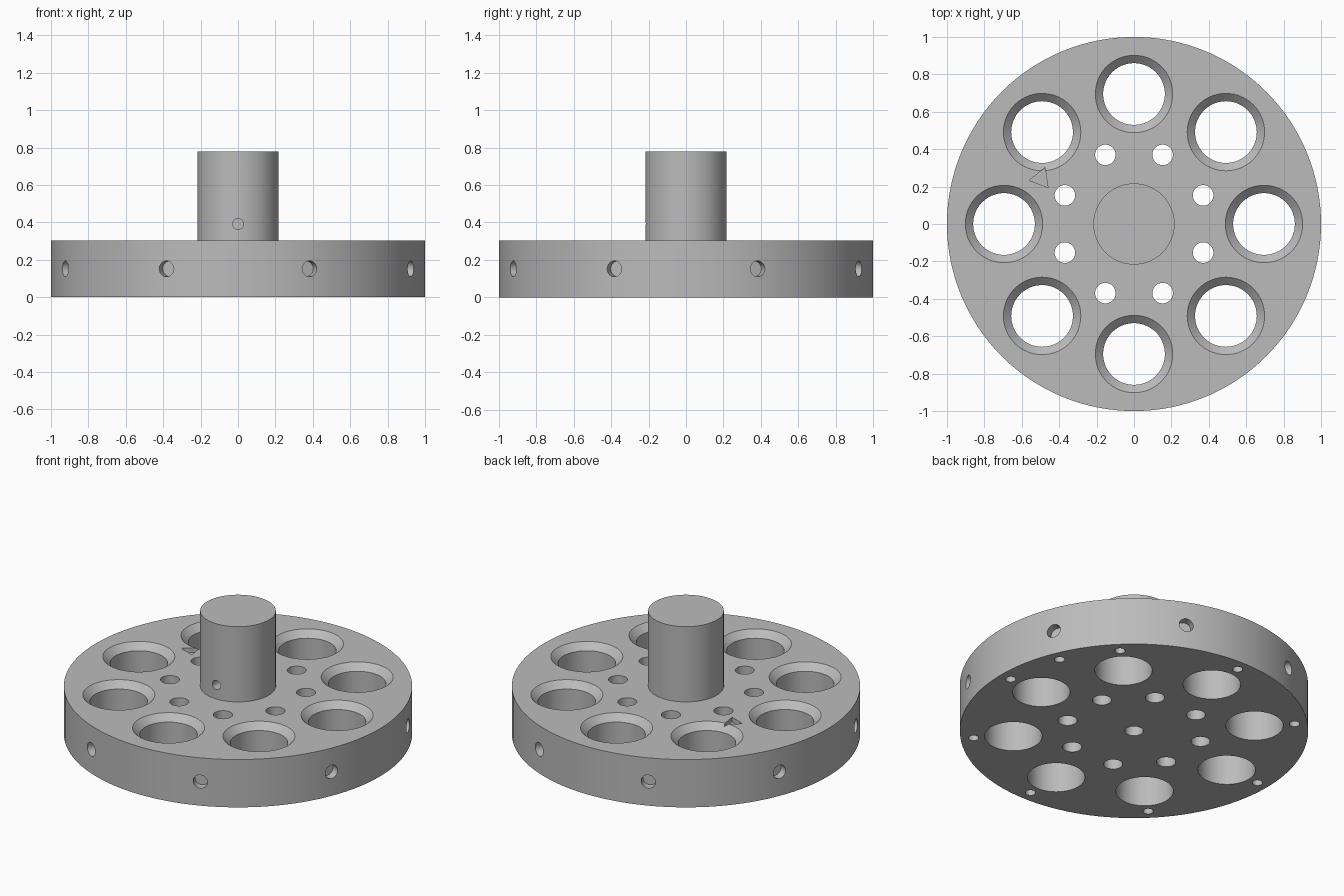
import bpy, bmesh
from math import pi, cos, sin, radians
from mathutils import Matrix, Vector

cube = bpy.data.objects.get("Cube")
if cube:
    bpy.data.objects.remove(cube, do_unlink=True)

DISC_TOP, SHAFT_R, SHAFT_TOP = 0.303, 0.217, 0.78

grey = bpy.data.materials.new("plain grey")
grey.use_nodes = True
GREY = (0.5, 0.5, 0.5, 1)
grey.diffuse_color = GREY
grey.node_tree.nodes["Principled BSDF"].inputs["Base Color"].default_value = GREY


def lathe(bm, profile, place=Matrix(), sides=48):
    """Closed solid of revolution from (radius, height) pairs, listed upward."""
    rings = []
    for r, z in profile:
        rings.append([bm.verts.new(place @ Vector((r * cos(2 * pi * i / sides),
                                                   r * sin(2 * pi * i / sides), z)))
                      for i in range(sides)])
    for low, high in zip(rings, rings[1:]):
        for i in range(sides):
            j = (i + 1) % sides
            bm.faces.new((low[i], low[j], high[j], high[i]))
    bm.faces.new(rings[0][::-1])
    bm.faces.new(rings[-1])


def finish(bm, name):
    bmesh.ops.recalc_face_normals(bm, faces=bm.faces)
    mesh = bpy.data.meshes.new(name)
    bm.to_mesh(mesh)
    bm.free()
    mesh.materials.append(grey)
    obj = bpy.data.objects.new(name, mesh)
    bpy.context.collection.objects.link(obj)
    return obj


def select(obj):
    bpy.ops.object.select_all(action='DESELECT')
    obj.select_set(True)
    bpy.context.view_layer.objects.active = obj


def cut(obj, cutter):
    cutter.hide_render = True
    mod = obj.modifiers.new("cut", 'BOOLEAN')
    mod.operation, mod.solver, mod.object = 'DIFFERENCE', 'EXACT', cutter
    select(obj)
    bpy.ops.object.modifier_apply(modifier=mod.name)
    bpy.data.objects.remove(cutter, do_unlink=True)


def at(angle, radius):
    return Matrix.Rotation(radians(angle), 4, 'Z') @ Matrix.Translation((radius, 0, 0))


# Disc and shaft bodies
bm = bmesh.new()
lathe(bm, [(1, 0), (1, DISC_TOP)], sides=128)
disc = finish(bm, "disc")
bm = bmesh.new()
lathe(bm, [(SHAFT_R, DISC_TOP - 0.01), (SHAFT_R, SHAFT_TOP)], sides=96)
shaft = finish(bm, "shaft")

# Holes in the disc
OUTWARD = Matrix.Rotation(pi / 2, 4, 'Y')
bm = bmesh.new()
for k in range(8):
    a = 45 * k
    # chamfered through hole
    lathe(bm, [(0.165, -0.1), (0.165, DISC_TOP - 0.04), (0.207, DISC_TOP),
               (0.207, DISC_TOP + 0.1)], at(a, 0.695), 64)
    # small through hole
    lathe(bm, [(0.055, -0.1), (0.055, 0.5)], at(a + 22.5, 0.4))
    # shallow blind hole in the rim
    rim = at(a + 22.5, 0.95) @ Matrix.Translation((0, 0, 0.152)) @ OUTWARD
    lathe(bm, [(0.042, 0), (0.042, 0.2)], rim)
    # blind hole underneath
    lathe(bm, [(0.03, -0.1), (0.03, 0.1)], at(a, 0.925), 32)
# extra index hole and centre hole underneath
lathe(bm, [(0.03, -0.1), (0.03, 0.1)], at(22.5, 0.925), 32)
lathe(bm, [(0.053, -0.1), (0.053, 0.15)])
cut(disc, finish(bm, "hole_cutter"))

# Triangular index mark recessed in the top
bm = bmesh.new()
corners = [(-0.56, 0.233), (-0.46, 0.195), (-0.476, 0.302)]
face = bm.faces.new([bm.verts.new((x, y, DISC_TOP - 0.03)) for x, y in corners])
top = bmesh.ops.extrude_face_region(bm, geom=[face])["geom"]
bmesh.ops.translate(bm, vec=(0, 0, 0.1),
                    verts=[v for v in top if isinstance(v, bmesh.types.BMVert)])
cut(disc, finish(bm, "mark_cutter"))

# Blind hole in the front of the shaft
bm = bmesh.new()
lathe(bm, [(0.029, 0.12), (0.029, 0.3)],
      Matrix.Translation((0, 0, 0.392)) @ at(-90, 0) @ OUTWARD, 32)
cut(shaft, finish(bm, "pin_cutter"))

for obj in (disc, shaft):
    select(obj)
    bpy.ops.object.shade_smooth_by_angle(angle=radians(30))
